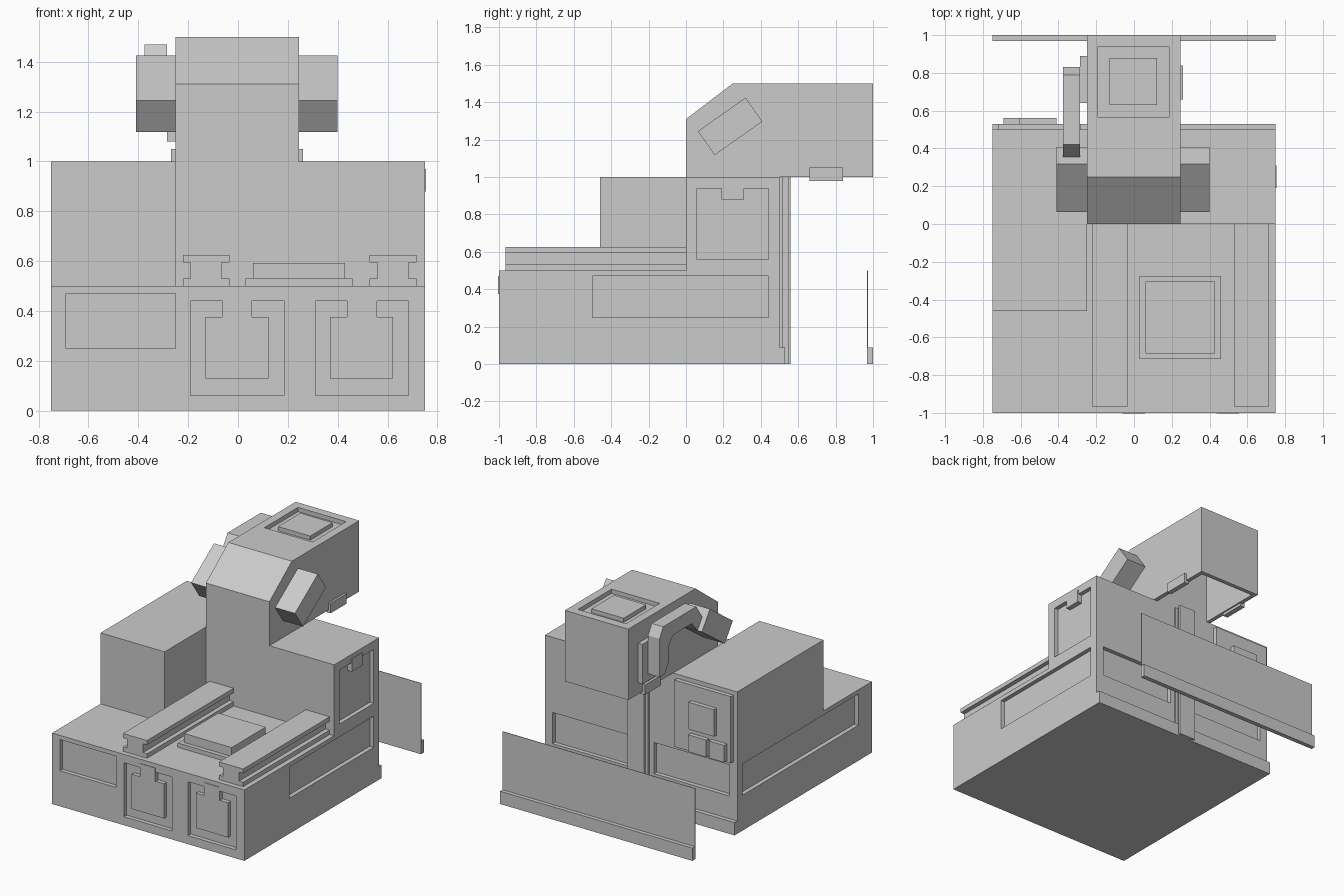
import bpy
import bmesh
from mathutils import Matrix, Vector

if "Cube" in bpy.data.objects:
    bpy.data.objects.remove(bpy.data.objects["Cube"])

grey = bpy.data.materials.new("plain_grey")
grey.use_nodes = True
grey.diffuse_color = (0.6, 0.6, 0.6, 1)
grey.node_tree.nodes["Principled BSDF"].inputs["Base Color"].default_value = grey.diffuse_color


def make(name, bm):
    bmesh.ops.recalc_face_normals(bm, faces=bm.faces)
    mesh = bpy.data.meshes.new(name)
    bm.to_mesh(mesh)
    bm.free()
    mesh.materials.append(grey)
    obj = bpy.data.objects.new(name, mesh)
    bpy.context.collection.objects.link(obj)
    return obj


def box(name, x, y, z):
    """Box from a (low, high) pair on each axis."""
    bm = bmesh.new()
    bmesh.ops.create_cube(bm, size=1)
    for v in bm.verts:
        v.co = [r[0] if c < 0 else r[1] for c, r in zip(v.co, (x, y, z))]
    return make(name, bm)


def prism(name, points, axis, low, high):
    """Outline of the two other axes, extruded along one axis."""
    bm = bmesh.new()
    verts = []
    for p in points:
        co = list(p)
        co.insert(axis, low)
        verts.append(bm.verts.new(co))
    face = bm.faces.new(verts)
    out = bmesh.ops.extrude_face_region(bm, geom=[face])
    move = Vector((0, 0, 0))
    move[axis] = high - low
    moved = [g for g in out["geom"] if isinstance(g, bmesh.types.BMVert)]
    bmesh.ops.translate(bm, verts=moved, vec=move)
    return make(name, bm)


def cut(obj, *ranges):
    """Cut box-shaped recesses and drop the cutters."""
    for r in ranges:
        cutter = box("cutter", *r)
        mod = obj.modifiers.new("recess", "BOOLEAN")
        mod.operation = "DIFFERENCE"
        mod.solver = "EXACT"
        mod.object = cutter
        graph = bpy.context.evaluated_depsgraph_get()
        mesh = bpy.data.meshes.new_from_object(obj.evaluated_get(graph))
        obj.modifiers.clear()
        obj.data = mesh
        bpy.data.objects.remove(cutter)


def beam(name, axis, cx, base, width, height, low, high):
    """I-beam on a surface; the waist is narrower than the flanges."""
    w, n = width / 2, width / 3
    a, b = base + height * 0.25, base + height * 0.75
    top = base + height
    half = [(w, base), (w, a), (n, a), (n, b), (w, b), (w, top)]
    pts = [(cx + u, v) for u, v in half] + [(cx - u, v) for u, v in reversed(half)]
    return prism(name, pts, axis, low, high)


D = 0.03   # recess depth
BAND = (0.25, 0.47)

# Lower body with recessed panels all round
base = box("base", (-0.75, 0.75), (-1, 0.5), (0, 0.5))
front, back = (-1.1, -1 + D), (0.5 - D, 0.6)
cut(base,
    ((-0.69, -0.25), front, BAND),
    ((-0.19, 0.185), front, (0.06, 0.44)),
    ((0.31, 0.685), front, (0.06, 0.44)),
    ((0.75 - D, 0.8), (-0.5, 0.44), BAND),
    ((-0.8, -0.75 + D), (-0.85, 0.44), BAND),
    ((0.1, 0.69), back, BAND),
    ((-0.69, -0.1), back, BAND))

# Doors with latches on the front
for cx in (0, 0.5):
    box("door", (cx - 0.13, cx + 0.122), (-0.998, -0.96), (0.13, 0.375))
    box("door_latch", (cx - 0.062, cx + 0.057), (-1.004, -0.96), (0.375, 0.47))

# Upper blocks
rear = box("rear_block", (-0.25, 0.75), (0, 0.5), (0.5, 1))
cut(rear, ((0.75 - D, 0.8), (0.06, 0.44), (0.56, 0.94)))
box("side_latch", (0.715, 0.755), (0.19, 0.31), (0.88, 0.97))
box("tall_block", (-0.75, -0.25), (-0.46, 0.5), (0.5, 1))

# Overhanging head, hollow underneath, with a hatch on top
outline = [(0, 1), (0, 1.31), (0.25, 1.5), (1, 1.5), (1, 1)]
head = prism("head", outline, 0, -0.25, 0.245)
cut(head,
    ((-0.22, 0.215), (0.5, 0.97), (0.9, 1.4)),
    ((-0.19, 0.185), (0.565, 0.94), (1.47, 1.6)))
box("head_hatch", (-0.13, 0.122), (0.63, 0.88), (1.46, 1.499))

# Tilted bar through the head
bar = box("tilted_bar", (-0.41, 0.4), (-0.156, 0.156), (-0.078, 0.078))
bar.data.transform(Matrix.Translation((0, 0.236, 1.271)) @ Matrix.Rotation(0.614, 4, "X"))

# Hose arm, its mount and the small lower brackets
arm = [(0.83, 1.13), (0.83, 1.4), (0.79, 1.47), (0.42, 1.47), (0.34, 1.35),
       (0.41, 1.3), (0.47, 1.37), (0.68, 1.37), (0.73, 1.31), (0.73, 1.2), (0.77, 1.13)]
prism("bent_arm", arm, 0, -0.375, -0.285)
box("arm_mount", (-0.285, -0.24), (0.64, 0.89), (1.08, 1.36))
box("right_bracket", (-0.268, -0.23), (0.66, 0.84), (0.98, 1.05))
box("left_bracket", (0.225, 0.26), (0.66, 0.84), (0.98, 1.05))

# Deck rails and raised deck plate
for cx in (-0.128, 0.622):
    beam("deck_rail", 1, cx, 0.5, 0.187, 0.125, -0.965, 0)
box("deck_plate_lower", (0.03, 0.46), (-0.715, -0.275), (0.5, 0.53))
box("deck_plate_upper", (0.06, 0.43), (-0.685, -0.305), (0.53, 0.593))

# Back: skirt, upright rail and control panel
box("back_skirt", (-0.75, 0.75), (0.5, 0.53), (0, 0.09))
beam("upright_rail", 2, 0, 0.5, 0.13, 0.06, 0, 1)
box("control_panel", (-0.72, -0.28), (0.5, 0.53), (0.5, 0.97))
box("large_button", (-0.61, -0.41), (0.53, 0.56), (0.67, 0.86))
for x in ((-0.55, -0.41), (-0.69, -0.57)):
    box("small_button", x, (0.53, 0.56), (0.51, 0.63))

# Free-standing thin screen behind, with a foot strip
box("rear_screen", (-0.75, 0.75), (0.968, 0.972), (0, 0.5))
box("rear_screen_foot", (-0.75, 0.75), (0.97, 1), (0, 0.09))
